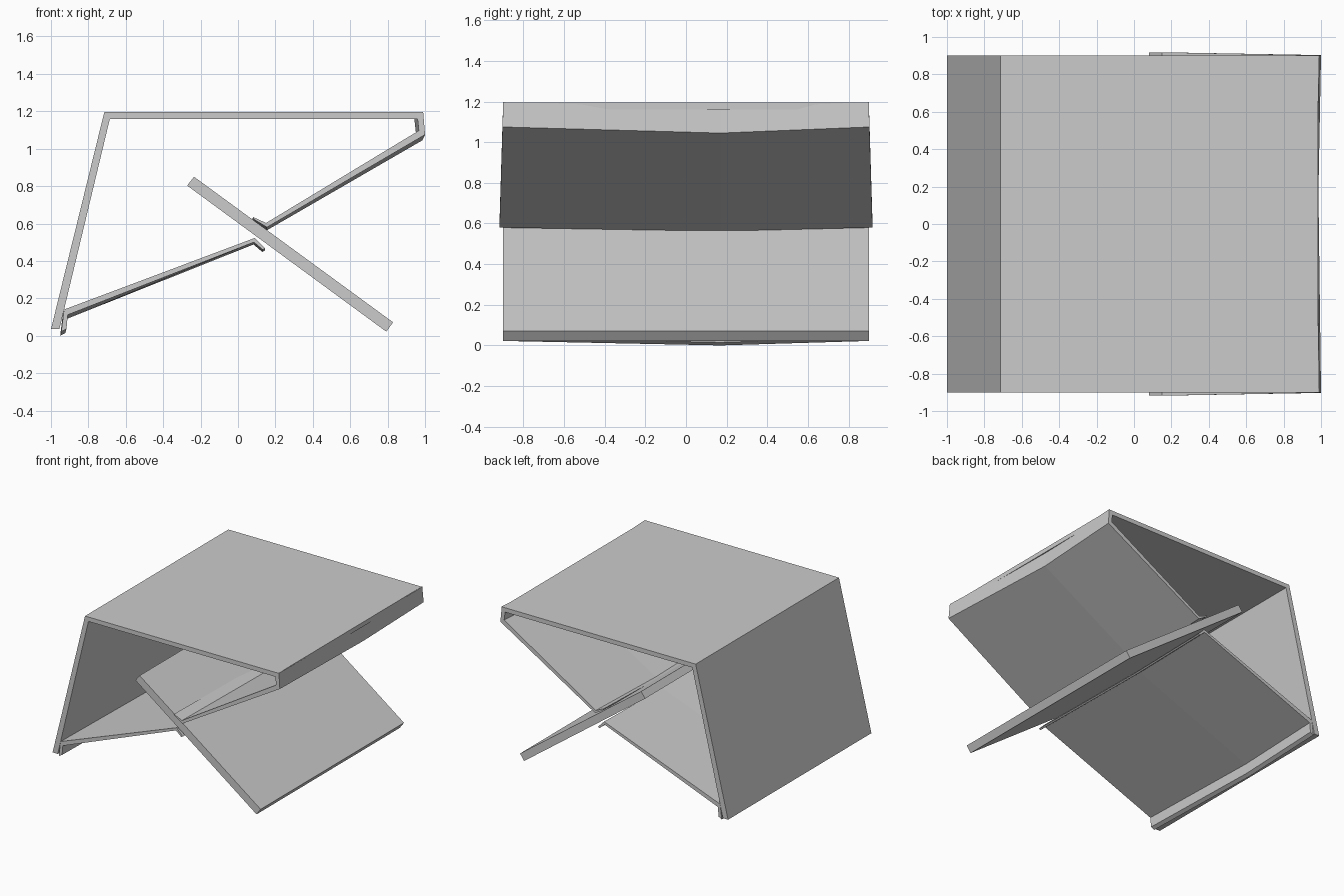
import bpy, bmesh

if "Cube" in bpy.data.objects:
    bpy.data.objects.remove(bpy.data.objects["Cube"])


def loft(name, stations):
    """Skin matching closed profiles, each a list of (x, y, z), with end caps."""
    bm = bmesh.new()
    rings = [[bm.verts.new(p) for p in s] for s in stations]
    n = len(rings[0])
    for a, b in zip(rings, rings[1:]):
        for i in range(n):
            j = (i + 1) % n
            bm.faces.new((a[i], a[j], b[j], b[i]))
    bm.faces.new(rings[0])
    bm.faces.new(rings[-1])
    bmesh.ops.recalc_face_normals(bm, faces=bm.faces)
    me = bpy.data.meshes.new(name)
    bm.to_mesh(me)
    bm.free()
    ob = bpy.data.objects.new(name, me)
    bpy.context.collection.objects.link(ob)
    return ob


def extrude(name, profile, half=0.9):
    return loft(name, [[(x, y, z) for x, z in profile] for y in (-half, half)])


def sagging_sheet(name, profile, sag, flare):
    """Folded sheet creased at y = 0.17; sag and flare are given per point."""
    def end(side):
        return [(x, side * (0.9 + f), z) for (x, z), f in zip(profile, flare)]
    mid = [(x + dx, 0.17, z + dz) for (x, z), (dx, dz) in zip(profile, sag)]
    return loft(name, [end(-1), mid, end(1)])


# Outer shell: leaning back panel and flat top
extrude("outer_shell", [(-1, 0.035), (-0.715, 1.195), (0.985, 1.195),
                        (0.985, 1.16), (-0.685, 1.16), (-0.955, 0.035)])

# Diagonal board
extrude("diagonal_board", [(-0.235, 0.85), (-0.272, 0.803),
                           (0.793, 0.022), (0.829, 0.072)])

# Upper sheet with a flange at each end
a, b = (-0.014, -0.03), (-0.004, -0.018)
sagging_sheet("upper_sheet",
              [(0.99, 1.197), (1.0, 1.075), (0.155, 0.58), (0.085, 0.622),
               (0.08, 0.635), (0.15, 0.603), (0.967, 1.097), (0.957, 1.187)],
              [a, a, b, b, b, b, a, a],
              [0, 0.003, 0.018, 0.018, 0.018, 0.018, 0.003, 0])

# Lower sheet with a flange at each end
a, b = (-0.006, -0.022), (-0.002, -0.012)
sagging_sheet("lower_sheet",
              [(-0.945, 0.022), (-0.93, 0.14), (0.09, 0.523), (0.145, 0.467),
               (0.132, 0.46), (0.085, 0.5), (-0.91, 0.112), (-0.917, 0.037)],
              [a, a, b, b, b, b, a, a], [0] * 8)
